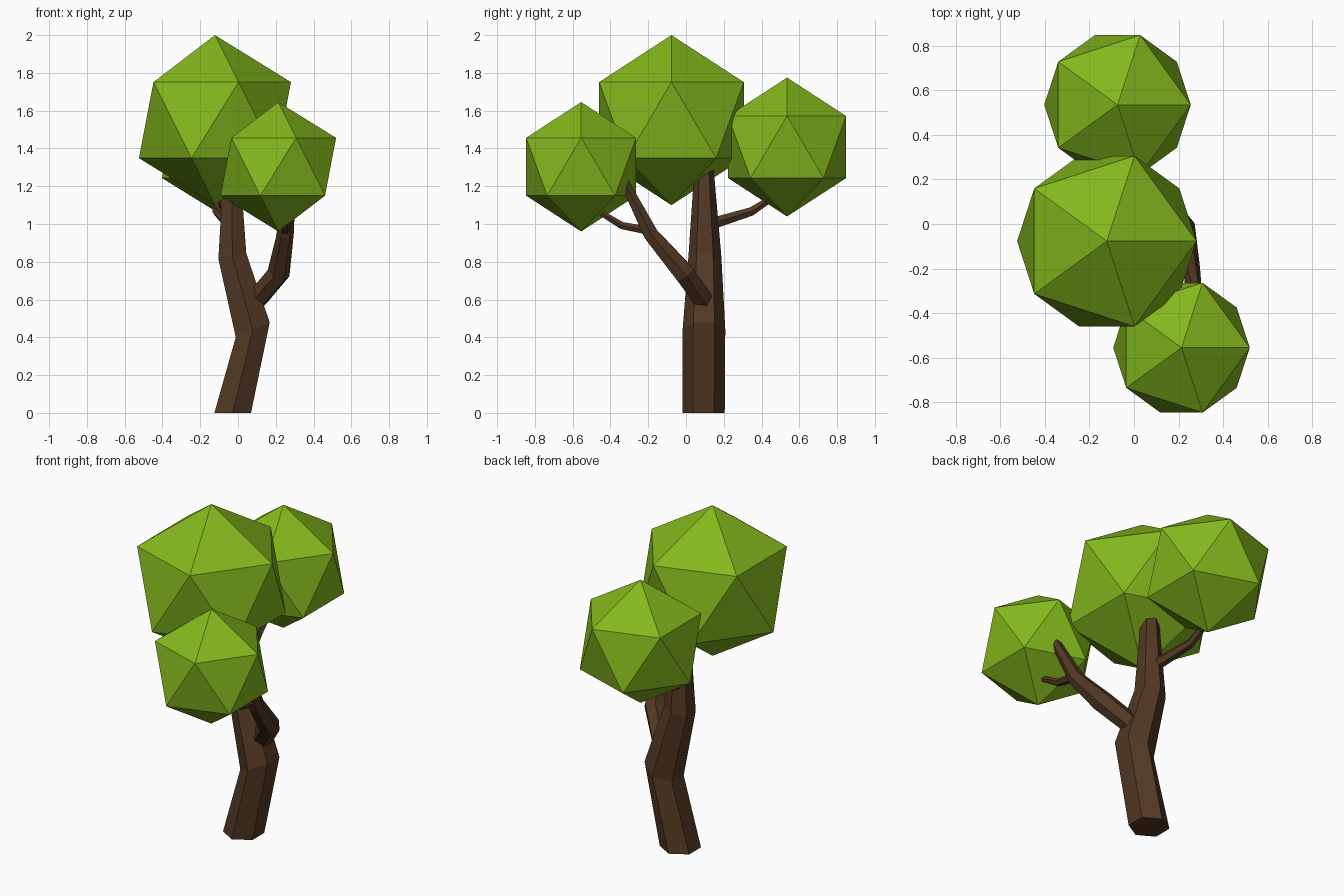
import bpy, bmesh, math
from mathutils import Vector

if "Cube" in bpy.data.objects:
    bpy.data.objects.remove(bpy.data.objects["Cube"])


def material(name, rgb):
    m = bpy.data.materials.new(name)
    m.diffuse_color = (*rgb, 1)
    m.use_nodes = True
    m.node_tree.nodes["Principled BSDF"].inputs["Base Color"].default_value = m.diffuse_color
    return m


BARK = material("bark", (0.085, 0.04, 0.017))
LEAF = material("leaf", (0.23, 0.48, 0.012))


def limb(name, path, ref, normals=None, sides=6):
    """Tapered six-sided tube through (x, y, z, radius) points."""
    normals = normals or {}
    pts = [Vector(p[:3]) for p in path]
    bm = bmesh.new()
    rings = []
    for i, p in enumerate(pts):
        if i in normals:
            n = Vector(normals[i]).normalized()
        else:
            before = (p - pts[i - 1]).normalized() if i else Vector()
            after = (pts[i + 1] - p).normalized() if i + 1 < len(pts) else Vector()
            n = (before + after).normalized()
        r = Vector(ref)
        u = (r - n * r.dot(n)).normalized()
        v = n.cross(u)
        ring = []
        for k in range(sides):
            a = math.tau * k / sides
            ring.append(bm.verts.new(p + (u * math.cos(a) + v * math.sin(a)) * path[i][3]))
        rings.append(ring)
    for a, b in zip(rings, rings[1:]):
        for k in range(sides):
            j = (k + 1) % sides
            bm.faces.new((a[k], a[j], b[j], b[k]))
    bm.faces.new(rings[0][::-1])
    bm.faces.new(rings[-1])
    mesh = bpy.data.meshes.new(name)
    bm.to_mesh(mesh)
    bm.free()
    ob = bpy.data.objects.new(name, mesh)
    bpy.context.collection.objects.link(ob)
    mesh.materials.append(BARK)


def foliage(name, centre, radius):
    bpy.ops.mesh.primitive_ico_sphere_add(subdivisions=1, radius=radius, location=centre)
    ob = bpy.context.object
    ob.name = name
    ob.data.materials.append(LEAF)


# Trunk with two kinks
limb("trunk",
     [(-0.028, 0.093, 0, 0.112), (0.078, 0.095, 0.44, 0.113),
      (-0.03, 0.1, 0.83, 0.087), (-0.033, 0.095, 1.33, 0.048)],
     (0, 1, 0), {0: (0, 0, 1), 1: (-0.08, 0, 0.185), 2: (-0.03, 0, 0.15), 3: (0, 0, 1)})

# Large front branch and its twig
limb("front_branch",
     [(0.06, 0.11, 0.56, 0.055), (0.11, 0.08, 0.615, 0.058), (0.215, -0.01, 0.74, 0.061),
      (0.25, -0.185, 0.945, 0.045), (0.28, -0.325, 1.22, 0.027)], (1, 0, 0))
limb("front_twig",
     [(0.25, -0.2, 0.965, 0.025), (0.25, -0.34, 0.992, 0.022), (0.262, -0.46, 1.065, 0.017)],
     (1, 0, 0))

# Small back branch
limb("back_branch",
     [(-0.03, 0.1, 0.99, 0.036), (-0.11, 0.345, 1.066, 0.026), (-0.12, 0.46, 1.14, 0.018)],
     (1, 0, 0))

# Leaf clusters
foliage("middle_foliage", (-0.122, -0.077, 1.55), 0.45)
foliage("front_foliage", (0.213, -0.555, 1.303), 0.3425)
foliage("back_foliage", (-0.074, 0.535, 1.4075), 0.3675)
